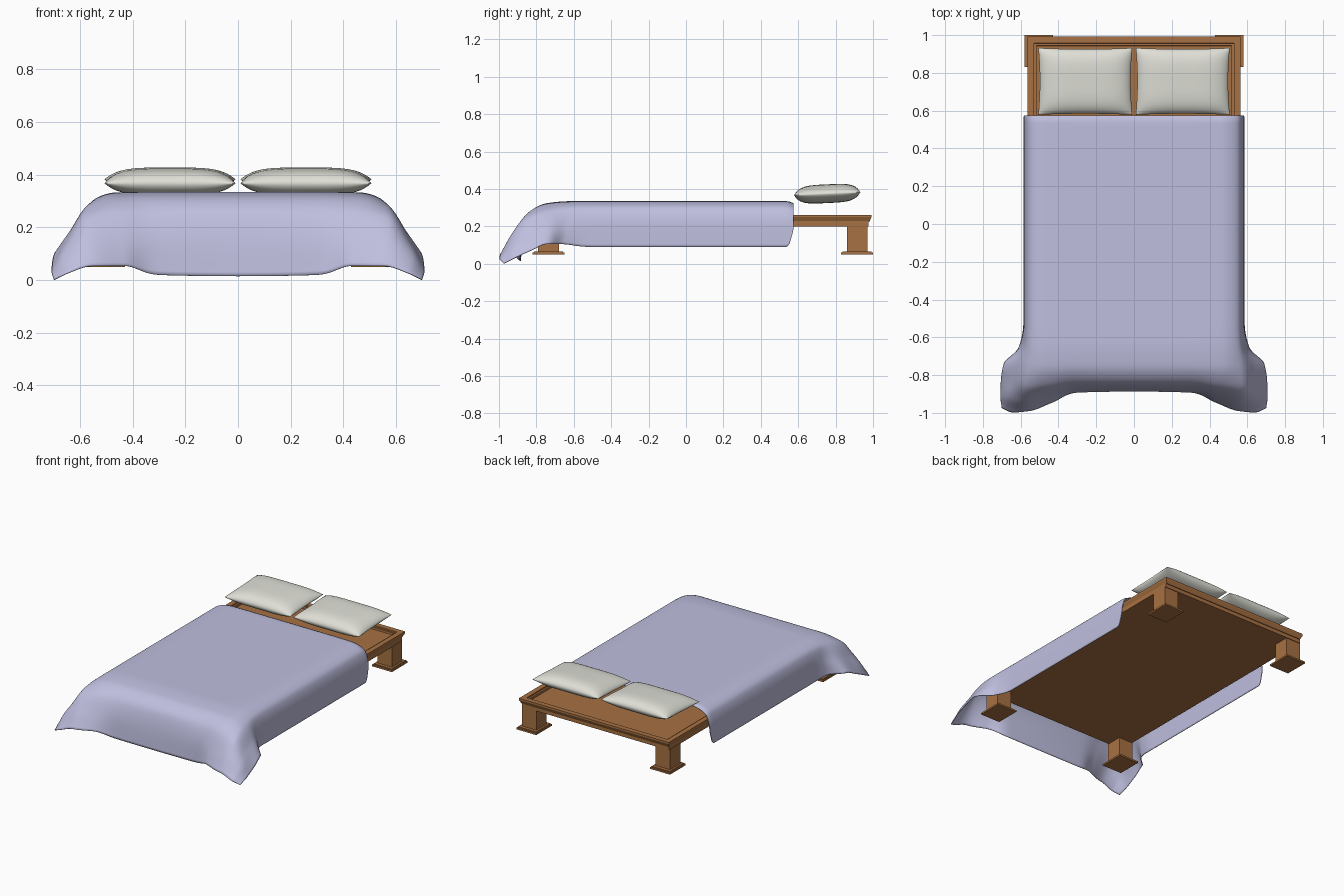
import bpy, bmesh, math

if "Cube" in bpy.data.objects:
    bpy.data.objects.remove(bpy.data.objects["Cube"])


def material(name, rgb):
    m = bpy.data.materials.new(name)
    m.diffuse_color = (*rgb, 1)
    m.use_nodes = True
    m.node_tree.nodes["Principled BSDF"].inputs["Base Color"].default_value = m.diffuse_color
    return m


WOOD = material("warm wood", (0.39, 0.165, 0.055))
CLOTH = material("lavender cloth", (0.52, 0.52, 0.74))
LINEN = material("off white linen", (0.74, 0.74, 0.68))


def finish(bm, name, mat, smooth=False):
    bmesh.ops.recalc_face_normals(bm, faces=bm.faces)
    me = bpy.data.meshes.new(name)
    for f in bm.faces:
        f.smooth = smooth
    bm.to_mesh(me)
    bm.free()
    me.materials.append(mat)
    ob = bpy.data.objects.new(name, me)
    bpy.context.collection.objects.link(ob)
    return ob


def add_box(bm, x0, x1, y0, y1, z0, z1):
    res = bmesh.ops.create_cube(bm, size=1)
    for v in res["verts"]:
        v.co = ((x0 + x1) / 2 + v.co.x * (x1 - x0),
                (y0 + y1) / 2 + v.co.y * (y1 - y0),
                (z0 + z1) / 2 + v.co.z * (z1 - z0))
    return res["verts"]


# platform: body box with an overhanging, stepped rim on top
bm = bmesh.new()
add_box(bm, -0.555, 0.555, -0.785, 0.975, 0.20, 0.23)
finish(bm, "platform_body", WOOD)

bm = bmesh.new()
add_box(bm, -0.555, 0.555, -0.785, 0.975, 0.23, 0.25)
top = max(bm.faces, key=lambda f: f.calc_center_median().z)
bmesh.ops.inset_region(bm, faces=[top], thickness=-0.0, depth=0)
bm.free()

bm = bmesh.new()
add_box(bm, -0.565, 0.565, -0.795, 0.992, 0.25, 0.262)
top = max(bm.faces, key=lambda f: f.calc_center_median().z)
bottom = min(bm.faces, key=lambda f: f.calc_center_median().z)
for width, drop in ((0.035, 0), (0.001, 0.008), (0.012, 0), (0.001, 0.014)):
    bmesh.ops.inset_region(bm, faces=[top], thickness=width, use_even_offset=True)
    for v in top.verts:
        v.co.z -= drop
# lower the underside in a step so the rim overhangs the body
bmesh.ops.inset_region(bm, faces=[bottom], thickness=0.012, use_even_offset=True)
for v in bottom.verts:
    v.co.z = 0.225
finish(bm, "platform_rim", WOOD)

# legs with stepped foot plates
for side, sx in (("left", -1), ("right", 1)):
    for end, yc in (("front", -0.735), ("back", 0.915)):
        bm = bmesh.new()
        xc = sx * 0.504
        for half, half_y, z0, z1 in ((0.055, 0.055, 0.066, 0.205),
                                     (0.068, 0.077, 0.061, 0.067),
                                     (0.075, 0.085, 0.050, 0.061)):
            add_box(bm, xc - half, xc + half, yc - half_y, yc + half_y, z0, z1)
        finish(bm, f"{end}_{side}_leg", WOOD)


# blanket: smooth surface through a few cross-sections (right half, mirrored)
def slopes(p):
    d = [b - a for a, b in zip(p, p[1:])]
    mid = [2 * a * b / (a + b) if a * b > 0 else 0 for a, b in zip(d, d[1:])]
    return [d[0]] + mid + [d[-1]]


def curve(p, n):
    m, out = slopes(p), []
    for i in range(len(p) - 1):
        for k in range(n):
            t = k / n
            out.append((2*t**3 - 3*t**2 + 1) * p[i] + (t**3 - 2*t**2 + t) * m[i]
                       + (3*t**2 - 2*t**3) * p[i+1] + (t**3 - t**2) * m[i+1])
    return out + [p[-1]]


def curve3(pts, n):
    return list(zip(*(curve(list(c), n) for c in zip(*pts))))


SECTION = [(0, .335), (.3, .335), (.46, .333), (.555, .298), (.582, .21), (.585, .09)]
rows = [[(x, .575, z - .010) for x, z in SECTION]]
rows[0][5] = (.585, .555, .11)
rows += [[(x, y, z) for x, z in SECTION] for y in (.53, 0, -.5)]
rows += [
    [(0, -.62, .335), (.3, -.62, .335), (.46, -.62, .332), (.557, -.62, .297),
     (.592, -.63, .20), (.61, -.65, .105)],
    [(0, -.75, .323), (.3, -.75, .323), (.46, -.75, .32), (.565, -.745, .288),
     (.635, -.735, .19), (.69, -.74, .108)],
    [(0, -.84, .265), (.3, -.84, .265), (.45, -.85, .268), (.573, -.855, .25),
     (.65, -.84, .155), (.705, -.83, .072)],
    [(0, -.875, .14), (.3, -.882, .14), (.44, -.91, .155), (.565, -.932, .16),
     (.66, -.92, .11), (.708, -.91, .035)],
    [(0, -.887, .015), (.3, -.893, .02), (.43, -.945, .055), (.55, -.990, .055),
     (.64, -.998, .03), (.70, -.975, .003)],
]
full = [[(-x, y, z) for x, y, z in r[:0:-1]] + r for r in rows]
across = [curve3(r, 8) for r in full]
along = [curve3(c, 8) for c in zip(*across)]
bm = bmesh.new()
grid = [[bm.verts.new(p) for p in c] for c in along]
for a, b in zip(grid, grid[1:]):
    for i in range(len(a) - 1):
        bm.faces.new((a[i], a[i+1], b[i+1], b[i]))
bmesh.ops.recalc_face_normals(bm, faces=bm.faces)
if sum(f.normal.z for f in bm.faces) < 0:
    bmesh.ops.reverse_faces(bm, faces=bm.faces)
blanket = finish(bm, "blanket", CLOTH, True)
if sum(p.normal.z for p in blanket.data.polygons) < 0:
    blanket.data.flip_normals()
solid = blanket.modifiers.new("thickness", 'SOLIDIFY')
solid.thickness = 0.004
solid.offset = -1

# pillows: two puffed sheets welded along a pinched seam
N = 28
for name, xc in (("left_pillow", -0.258), ("right_pillow", 0.258)):
    bm = bmesh.new()
    for s in (-1, 1):
        g = []
        for i in range(N + 1):
            u = math.sin(math.pi / 2 * (2 * i / N - 1))
            line = []
            for j in range(N + 1):
                v = math.sin(math.pi / 2 * (2 * j / N - 1))
                puff = max(0, 1 - u**4)**0.65 * max(0, 1 - v**4)**0.55
                line.append(bm.verts.new((
                    xc + 0.249 * u * (1 - 0.035 * (1 - v * v)),
                    0.755 + 0.177 * v * (1 - 0.035 * (1 - u * u)),
                    0.375 + 0.008 * v + s * 0.05 * puff)))
            g.append(line)
        for a, b in zip(g, g[1:]):
            for j in range(N):
                bm.faces.new((a[j], a[j+1], b[j+1], b[j]))
    bmesh.ops.remove_doubles(bm, verts=bm.verts, dist=0.0002)
    finish(bm, name, LINEN, True)
